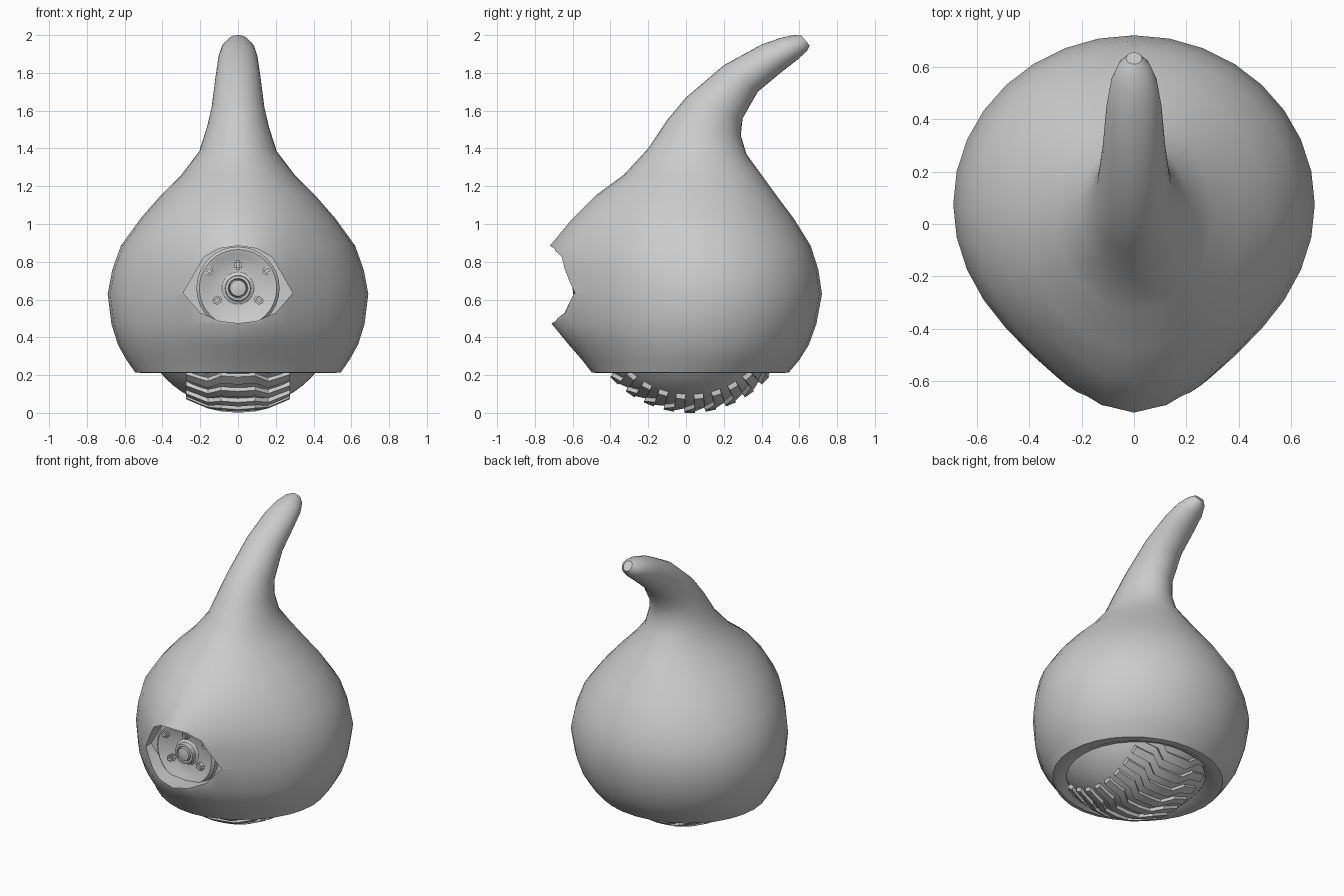
import bpy, bmesh, math
from mathutils import Vector

if "Cube" in bpy.data.objects:
    bpy.data.objects.remove(bpy.data.objects["Cube"])

GREY = (0.6, 0.6, 0.6, 1)
grey = bpy.data.materials.new("plain grey")
grey.use_nodes = True
grey.diffuse_color = GREY
grey.node_tree.nodes["Principled BSDF"].inputs["Base Color"].default_value = GREY


def finish(bm, name, angle=40):
    bmesh.ops.recalc_face_normals(bm, faces=bm.faces)
    mesh = bpy.data.meshes.new(name)
    bm.to_mesh(mesh)
    bm.free()
    obj = bpy.data.objects.new(name, mesh)
    bpy.context.collection.objects.link(obj)
    mesh.materials.append(grey)
    smooth(obj, angle)
    return obj


def smooth(obj, angle):
    bpy.ops.object.select_all(action="DESELECT")
    obj.select_set(True)
    bpy.context.view_layer.objects.active = obj
    bpy.ops.object.shade_smooth_by_angle(angle=math.radians(angle))


def loft(bm, rings):
    # skin closed rings of points and cap both ends
    loops = [[bm.verts.new(p) for p in ring] for ring in rings]
    for a, b in zip(loops, loops[1:]):
        for i in range(len(a)):
            j = (i + 1) % len(a)
            bm.faces.new((a[i], a[j], b[j], b[i]))
    bm.faces.new(loops[0])
    bm.faces.new(loops[-1])


# Body and horn: front point, back point, half width, brow bulge
SIDES = 32


def body_ring(yf, zf, yb, zb, rx, bulge=0):
    front, back = Vector((0, yf + bulge, zf)), Vector((0, yb, zb))
    points = []
    for i in range(SIDES):
        t = math.tau * i / SIDES
        x = rx * math.sin(t)
        p = (front + back) / 2 + (front - back) / 2 * math.cos(t)
        p.x = x
        p.y -= bulge * math.exp(-8 * x * x) * max(0, math.cos(t))
        points.append(p)
    return points


level = [  # height, front, back, half width, bulge
    (.4, -.38, .4, .38, 0), (.24, -.42, .45, .43, 0), (.21, -.47, .51, .5, 0),
    (.215, -.5, .545, .545, .03), (.28, -.55, .6, .59, .06),
    (.36, -.62, .65, .635, .09), (.47, -.71, .69, .67, .15),
    (.63, -.74, .72, .69, .17), (.76, -.74, .7, .665, .17),
    (.885, -.72, .66, .62, .16), (1.03, -.6, .57, .515, .09),
    (1.15, -.48, .48, .41, .04), (1.26, -.33, .4, .3, .01)]
rings = [body_ring(f, z, b, z, w, k) for z, f, b, w, k in level]
rings += [body_ring(*r) for r in (
    (-.2, 1.4, .32, 1.37, .205), (-.1, 1.55, .29, 1.47, .165),
    (0, 1.67, .3, 1.56, .14), (.2, 1.84, .38, 1.7, .12),
    (.4, 1.95, .5, 1.8, .105), (.5, 1.985, .59, 1.87, .088),
    (.57, 2, .64, 1.915, .06), (.61, 1.998, .655, 1.945, .03))]
bm = bmesh.new()
loft(bm, rings)
body = finish(bm, "body")

# Eye opening cut through the front
half = [(0, .885), (.1, .87), (.18, .825), (.235, .73), (.29, .635),
        (.2, .53), (.1, .487), (0, .475)]
outline = half + [(-x, z) for x, z in half[-2:0:-1]]
bm = bmesh.new()
loft(bm, [[(x, y, z) for x, z in outline] for y in (-1, -.53)])
cutter = finish(bm, "eye_cutter")
cut = body.modifiers.new("eye opening", "BOOLEAN")
cut.operation = "DIFFERENCE"
cut.solver = "EXACT"
cut.object = cutter
bpy.context.view_layer.objects.active = body
bpy.ops.object.modifier_apply(modifier=cut.name)
bpy.data.objects.remove(cutter)
smooth(body, 40)

# Hub disc set in the eye, turned about the y axis
HUB_Z = .66
profile = [(.22, -.52), (.22, -.565), (.205, -.58), (.185, -.575), (.15, -.555),
           (.085, -.55), (.068, -.56), (.066, -.59), (.052, -.592), (.047, -.575),
           (.042, -.595), (.01, -.6)]
bm = bmesh.new()
loft(bm, [[(r * math.cos(math.tau * i / 32), y, HUB_Z + r * math.sin(math.tau * i / 32))
           for i in range(32)] for r, y in profile])
finish(bm, "eye_hub", 30)

# Lugs around the hub
for n, (deg, dist) in enumerate([(90, .122), (31, .18), (149, .18), (210, .127), (330, .127)]):
    t = math.radians(deg)
    bm = bmesh.new()
    bmesh.ops.create_cube(bm, size=1)
    bmesh.ops.scale(bm, verts=bm.verts, vec=(.05, .06, .04))
    bmesh.ops.bevel(bm, geom=bm.edges[:], offset=.01, segments=2, affect="EDGES")
    lug = finish(bm, f"hub_lug_{n + 1}")
    lug.location = (dist * math.cos(t), -.56, HUB_Z + dist * math.sin(t))
    lug.rotation_euler.y = -t

# Rolling ball under the body
CENTRE = Vector((0, .02, .56))
bm = bmesh.new()
bmesh.ops.create_uvsphere(bm, u_segments=48, v_segments=32, radius=.538)
bmesh.ops.translate(bm, verts=bm.verts, vec=CENTRE)
finish(bm, "roller_ball")

# Chevron tread bars wrapped around the lower half of the ball
def on_ball(x, t, r):
    s = math.sqrt(r * r - x * x)
    return CENTRE + Vector((x, s * math.sin(t), -s * math.cos(t)))


zigzag = [(-.275, .1), (-.16, .1), (-.09, 0), (0, 0), (.09, 0), (.16, .1), (.275, .1)]
bm = bmesh.new()
for k in range(-6, 7):
    loft(bm, [[on_ball(x, k * .2 + bend + dt, r) for dt, r in
               ((-.06, .52), (-.05, .56), (.05, .56), (.06, .52))] for x, bend in zigzag])
finish(bm, "roller_tread", 30)
